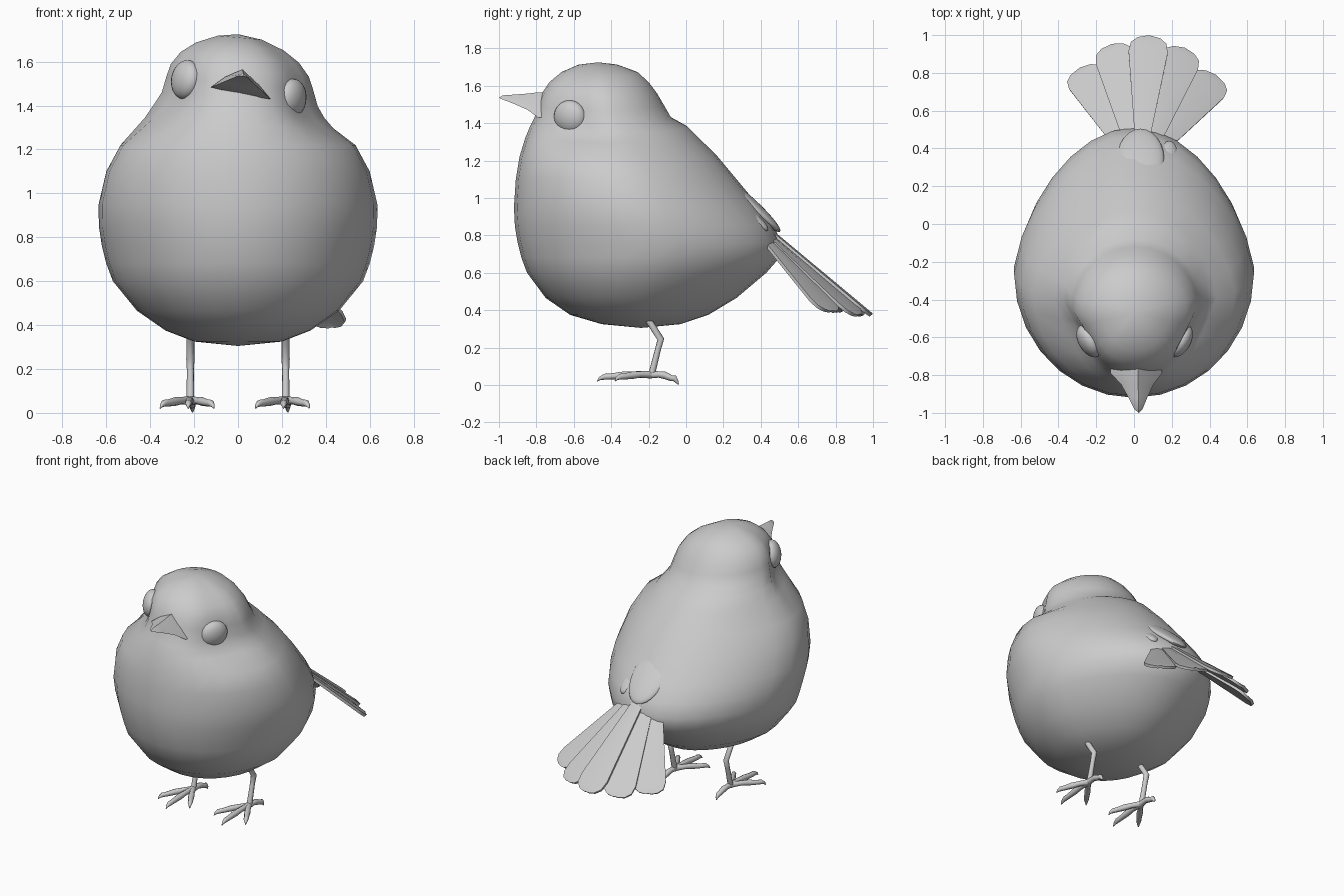
import bpy, bmesh, math
from mathutils import Vector

if "Cube" in bpy.data.objects:
    bpy.data.objects.remove(bpy.data.objects["Cube"])


def add_mesh(name, bm, angle=60):
    bmesh.ops.recalc_face_normals(bm, faces=bm.faces)
    me = bpy.data.meshes.new(name)
    bm.to_mesh(me)
    bm.free()
    ob = bpy.data.objects.new(name, me)
    bpy.context.collection.objects.link(ob)
    bpy.ops.object.select_all(action='DESELECT')
    ob.select_set(True)
    bpy.context.view_layer.objects.active = ob
    bpy.ops.object.shade_smooth_by_angle(angle=math.radians(angle))
    return ob


def loft(name, rings, start, end, angle=60):
    """Skin closed rings, closing both ends with a point."""
    bm = bmesh.new()
    rows = [[bm.verts.new(p) for p in r] for r in rings]
    n = len(rows[0])
    for a, b in zip(rows, rows[1:]):
        for i in range(n):
            j = (i + 1) % n
            bm.faces.new((a[i], a[j], b[j], b[i]))
    for row, tip in ((rows[0], start), (rows[-1], end)):
        t = bm.verts.new(tip)
        for i in range(n):
            bm.faces.new((row[i], row[(i + 1) % n], t))
    return add_mesh(name, bm, angle)


def tube(name, paths):
    """Round tapered tubes; each path point is (x, y, z, radius)."""
    cu = bpy.data.curves.new(name, 'CURVE')
    cu.dimensions = '3D'
    cu.bevel_depth = 1.0
    cu.bevel_resolution = 2
    cu.use_fill_caps = True
    for path in paths:
        sp = cu.splines.new('POLY')
        sp.points.add(len(path) - 1)
        for p, (x, y, z, r) in zip(sp.points, path):
            p.co = (x, y, z, 1)
            p.radius = r
        sp.use_smooth = True
    ob = bpy.data.objects.new(name, cu)
    bpy.context.collection.objects.link(ob)
    bpy.ops.object.select_all(action='DESELECT')
    ob.select_set(True)
    bpy.context.view_layer.objects.active = ob
    bpy.ops.object.convert(target='MESH')
    return ob


def ellipsoid(name, loc, radii, axis, up=(0, 0, 1)):
    """Sphere scaled by radii, local x pointing along axis."""
    x = Vector(axis).normalized()
    y = Vector(up).cross(x).normalized()
    z = x.cross(y)
    bm = bmesh.new()
    bmesh.ops.create_uvsphere(bm, u_segments=24, v_segments=14, radius=1)
    for v in bm.verts:
        c = v.co.copy()
        v.co = Vector(loc) + x * c.x * radii[0] + y * c.y * radii[1] + z * c.z * radii[2]
    return add_mesh(name, bm)


# Body and head: horizontal sections (z, front y, back y, half width)
sections = [
    (0.325, -0.45, -0.03, 0.20), (0.375, -0.62, 0.12, 0.33), (0.465, -0.75, 0.27, 0.46),
    (0.60, -0.85, 0.43, 0.57), (0.68, -0.88, 0.50, 0.60), (0.76, -0.90, 0.51, 0.62),
    (0.85, -0.915, 0.47, 0.634),
    (0.95, -0.92, 0.395, 0.635), (1.10, -0.91, 0.27, 0.60), (1.22, -0.89, 0.17, 0.535),
    (1.32, -0.86, 0.07, 0.43), (1.38, -0.835, 0.01, 0.385), (1.43, -0.81, -0.08, 0.355),
    (1.50, -0.79, -0.12, 0.335), (1.56, -0.77, -0.155, 0.315), (1.62, -0.73, -0.20, 0.27),
    (1.67, -0.67, -0.255, 0.20), (1.71, -0.58, -0.36, 0.10),
]
rings = []
for z, yf, yb, hw in sections:
    head = min(max((z - 1.22) / 0.16, 0), 1)
    cy, ry = (yf + yb) / 2, (yb - yf) / 2
    ring = []
    for i in range(28):
        a = math.tau * i / 28
        t = math.sin(a)
        if t < 0:       # flattened cheeks around the eyes
            k = 1 - (0.17 if z < 1.53 else 0.12) * head * math.sin(-math.pi * t)
        else:           # rump narrowing towards the tail
            k = 1 - 0.17 * (1 - head) * t
        x = hw * math.cos(a) * k + 0.008 * head
        ring.append((x, cy + ry * t, z - 0.09 * x * head))  # tilted head
    rings.append(ring)
loft("body", rings, (0, -0.24, 0.305), (0, -0.47, 1.725), 180)

# Eyes
ellipsoid("right_eye", (0.245, -0.62, 1.432), (0.055, 0.094, 0.09), (0.87, -0.5, -0.1))
ellipsoid("left_eye", (-0.238, -0.62, 1.518), (0.055, 0.094, 0.09), (-0.87, -0.5, 0.15))

# Beak
base = [(0.02, 1.565), (-0.06, 1.53), (-0.125, 1.483), (0.01, 1.45), (0.15, 1.428), (0.095, 1.495)]
tx, tz = 0.025, 1.545
beak = [[(tx + (x - tx) * s, y, tz + (z - tz) * s) for x, z in base]
        for y, s in ((-0.70, 1), (-0.79, 0.99), (-0.85, 0.62), (-0.92, 0.36), (-0.98, 0.16))]
loft("beak", beak, (0.02, -0.70, 1.5), (tx, -1.0, 1.535), 45)

# Legs and feet; both feet are turned slightly the same way
for side, s in (("right", 1), ("left", -1)):
    cx = 0.217 * s
    tube(side + "_leg", [[(cx - 0.005 * s, -0.23, 0.40, 0.018), (cx, -0.20, 0.345, 0.018),
                          (cx, -0.135, 0.245, 0.019), (cx, -0.15, 0.19, 0.016),
                          (cx, -0.18, 0.07, 0.018), (cx, -0.19, 0.045, 0.018)]])
    toes = []
    for ex, ey, drop in ((0.108, -0.38, 0), (-0.01, -0.475, 0), (-0.138, -0.38, 0), (0.01, -0.04, 0.018)):
        def at(f, z, r):
            return (cx + ex * f, -0.19 + (ey + 0.19) * f, z, r)
        toes.append([at(0, 0.055, 0.02), at(0.3, 0.056, 0.017), at(0.5, 0.052, 0.02),
                     at(0.75, 0.045 - drop / 2, 0.016), at(0.86, 0.044 - drop / 2, 0.016),
                     at(0.95, 0.034 - drop, 0.009), at(1, 0.02 - drop, 0.002)])
    tube(side + "_foot", toes)

# Tail: fan of five rounded feathers
tips = [Vector(p) for p in ((-0.285, 0.825, 0.395), (-0.115, 0.945, 0.37), (0.08, 0.985, 0.365),
                            (0.265, 0.925, 0.37), (0.435, 0.785, 0.395))]
outline = [(0, 0.032), (0.5, 0.074), (0.86, 0.104), (0.94, 0.094), (0.985, 0.06), (1.0, 0.02)]
for i, tip in enumerate(tips):
    root = Vector((0.04 + 0.045 * (i - 2), 0.39, 0.86 - 0.015 * abs(i - 2)))
    d = tip - root
    across = tips[min(i + 1, 4)] - tips[max(i - 1, 0)]
    across = (across - d * across.dot(d) / d.length_squared).normalized()
    up = across.cross(d).normalized()
    lift = 0.008 * (2 - abs(i - 2))
    bm = bmesh.new()
    rows = []
    for f, w in outline:
        c = root + d * f + up * lift
        rows.append([bm.verts.new(c + across * w * k + up * (0.006 if k == 0 else 0))
                     for k in (-1, 0, 1)])
    for a, b in zip(rows, rows[1:]):
        for k in (0, 1):
            bm.faces.new((a[k], a[k + 1], b[k + 1], b[k]))
    bmesh.ops.recalc_face_normals(bm, faces=bm.faces)
    bmesh.ops.solidify(bm, geom=bm.faces[:], thickness=0.018)
    add_mesh("tail_feather_%d" % (i + 1), bm, 40)

# Rump feathers covering the tail root
ellipsoid("rump_feather_middle", (0.035, 0.345, 0.965), (0.215, 0.125, 0.035), (0, 0.74, -0.68))
ellipsoid("rump_feather_right", (0.165, 0.32, 0.915), (0.15, 0.06, 0.035), (0.2, 0.8, -0.6))
ellipsoid("rump_feather_left", (-0.09, 0.33, 0.915), (0.15, 0.06, 0.035), (-0.05, 0.8, -0.6))
